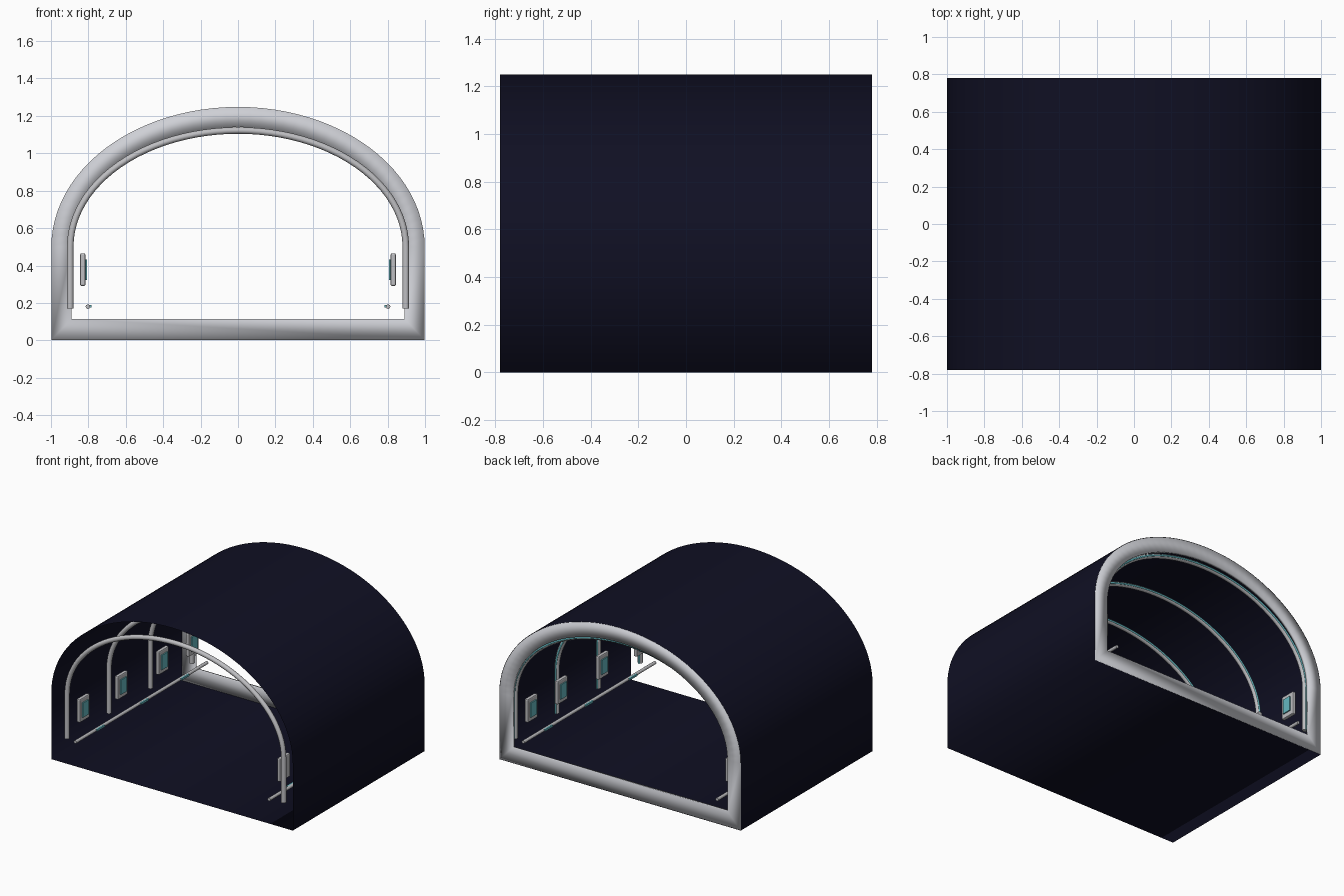
import bpy
import bmesh
from math import sin, cos, pi

cube = bpy.data.objects.get("Cube")
if cube:
    bpy.data.objects.remove(cube)

HALF_LENGTH = 0.78
SPRING = 0.5  # height where the straight walls turn into the arch


def material(name, rgb):
    m = bpy.data.materials.new(name)
    m.use_nodes = True
    m.diffuse_color = (*rgb, 1)
    node = m.node_tree.nodes["Principled BSDF"]
    node.inputs["Base Color"].default_value = (*rgb, 1)
    node.inputs["Roughness"].default_value = 0.6
    return m


navy = material("dark navy", (0.005, 0.005, 0.017))
pale = material("pale grey", (0.62, 0.63, 0.67))
metal = material("metal grey", (0.52, 0.52, 0.54))
teal = material("teal light", (0.13, 0.48, 0.53))


def arch(half_width, top, base, segments=48):
    """Straight legs joined by half an ellipse, as (x, z) points."""
    curve = [(half_width * cos(pi * i / segments),
              SPRING + (top - SPRING) * sin(pi * i / segments))
             for i in range(segments + 1)]
    return [(half_width, base)] + curve + [(-half_width, base)]


def finish(name, bm, mat, smooth=True):
    bmesh.ops.recalc_face_normals(bm, faces=bm.faces)
    mesh = bpy.data.meshes.new(name)
    bm.to_mesh(mesh)
    bm.free()
    mesh.materials.append(mat)
    for p in mesh.polygons:
        p.use_smooth = smooth
    obj = bpy.data.objects.new(name, mesh)
    bpy.context.collection.objects.link(obj)
    return obj


def skin(name, rings, mat, closed):
    """Join matching rings of points with quads."""
    bm = bmesh.new()
    loops = [[bm.verts.new(p) for p in ring] for ring in rings]
    pairs = list(zip(loops, loops[1:]))
    if closed:
        pairs.append((loops[-1], loops[0]))
    for a, b in pairs:
        for i in range(len(a)):
            j = (i + 1) % len(a)
            bm.faces.new((a[i], a[j], b[j], b[i]))
    return finish(name, bm, mat)


def tube(name, points, radius, mat):
    curve = bpy.data.curves.new(name, "CURVE")
    curve.dimensions = "3D"
    curve.bevel_depth = radius
    curve.bevel_resolution = 3
    curve.use_fill_caps = True
    spline = curve.splines.new("POLY")
    spline.points.add(len(points) - 1)
    for sp, p in zip(spline.points, points):
        sp.co = (*p, 1)
    curve.materials.append(mat)
    obj = bpy.data.objects.new(name, curve)
    bpy.context.collection.objects.link(obj)
    return obj


def box(name, center, size, mat, bevel=0):
    bm = bmesh.new()
    bmesh.ops.create_cube(bm, size=1)
    for v in bm.verts:
        v.co = [c + s * k for c, s, k in zip(center, size, v.co)]
    if bevel:
        bmesh.ops.bevel(bm, geom=bm.edges[:], offset=bevel, segments=2,
                        profile=0.5, affect="EDGES")
    return finish(name, bm, mat, smooth=False)


# Thin tunnel shell with its floor, open at both ends
outer = arch(1, 1.25, 0)
skin("tunnel_shell",
     [[(x, y, z) for x, z in outer] for y in (-HALF_LENGTH, HALF_LENGTH)],
     navy, closed=False)

# Solid rim around the rear opening
rim_outer = arch(0.998, 1.248, 0.002)
rim_inner = arch(0.89, 1.14, 0.115)
back, front = HALF_LENGTH + 0.001, HALF_LENGTH - 0.02
skin("rear_rim",
     [[(x, y, z) for x, z in profile]
      for profile, y in ((rim_outer, front), (rim_outer, back),
                         (rim_inner, back), (rim_inner, front))],
     pale, closed=True)

# Arched ribs, each with a light strip along its rear side
rib_line = arch(0.897, 1.122, 0.17)
for n, y in enumerate((-0.74, -0.245, 0.245, 0.735), 1):
    tube(f"rib_{n}", [(x, y, z) for x, z in rib_line], 0.0175, metal)
    tube(f"rib_light_{n}", [(x, y + 0.015, z) for x, z in rib_line],
         0.007, teal)

for side, label in ((1, "left"), (-1, "right")):
    # Low handrail with short light strips
    tube(f"{label}_handrail",
         [(side * 0.803, y, 0.18) for y in (-HALF_LENGTH, HALF_LENGTH)],
         0.012, metal)
    for n, y in enumerate((-0.5, 0.02, 0.5), 1):
        box(f"{label}_rail_light_{n}", (side * 0.79, y, 0.182),
            (0.012, 0.09, 0.014), teal)

    # Wall panels with lit screens
    for n, y in enumerate((-0.645, -0.195, 0.29, 0.645), 1):
        box(f"{label}_panel_{n}", (side * 0.83, y, 0.378),
            (0.028, 0.12, 0.175), metal, bevel=0.008)
        box(f"{label}_screen_{n}", (side * 0.812, y, 0.378),
            (0.009, 0.07, 0.11), teal)
